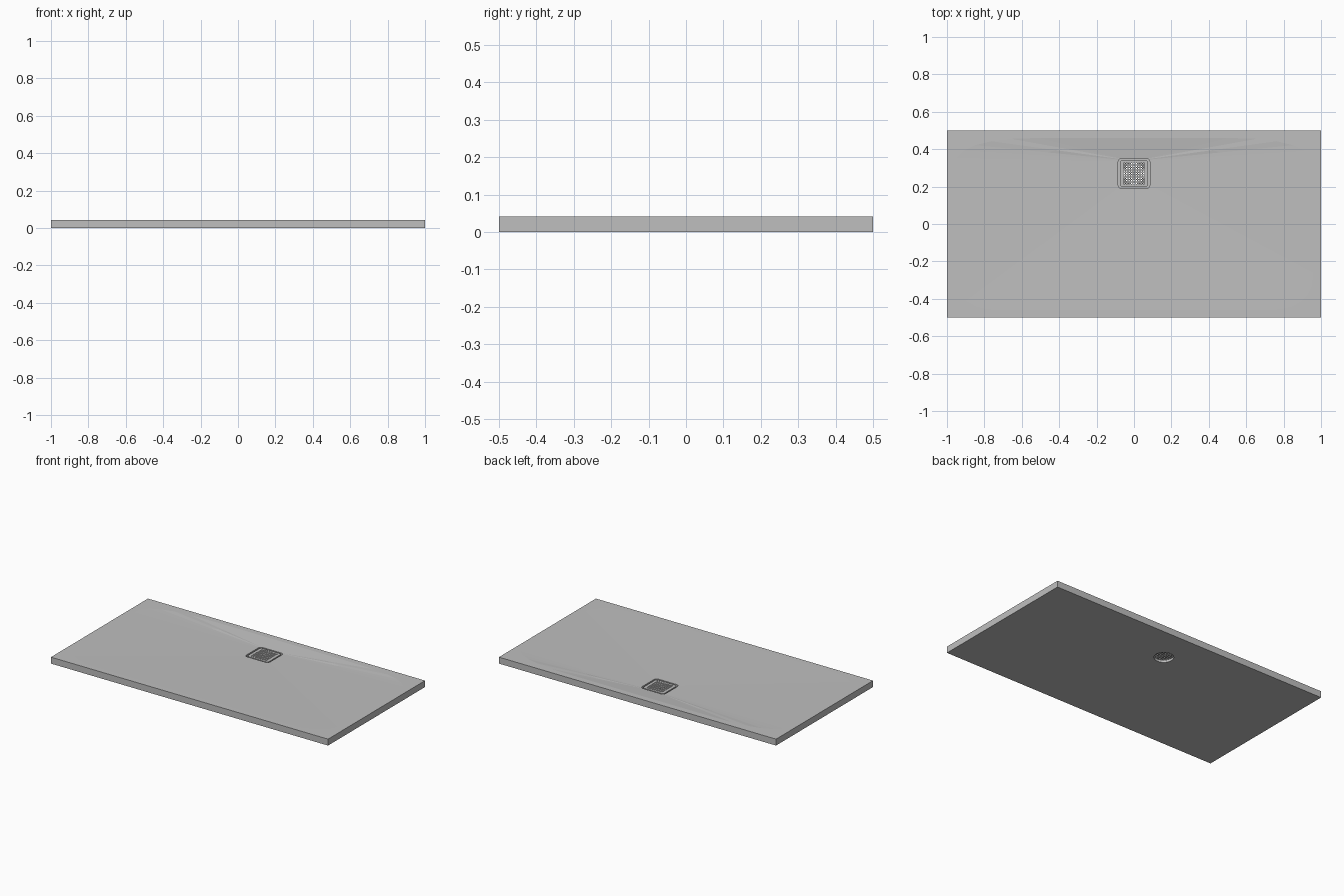
import bpy, bmesh, math
from mathutils import Vector

cube = bpy.data.objects.get("Cube")
if cube:
    bpy.data.objects.remove(cube)

HEIGHT, DRAIN_Y, FLOOR_Z, SEAT_Z = 0.042, 0.27, 0.030, 0.016
STEPS = 6


def material(name, rgb):
    m = bpy.data.materials.new(name)
    m.use_nodes = True
    m.diffuse_color = (*rgb, 1)
    m.node_tree.nodes["Principled BSDF"].inputs["Base Color"].default_value = (*rgb, 1)
    return m


stone = material("light grey", (0.52, 0.52, 0.52))


def rounded(hx, hy, back, front, cy=0.0, power=1.0):
    """Rounded rectangle outline, counter-clockwise from the back left corner."""
    pts = []
    for q, (sx, sy) in enumerate([(1, 1), (-1, 1), (-1, -1), (1, -1)]):
        rx, ry = back if sy > 0 else front
        for k in range(STEPS + 1):
            t = k / STEPS if q % 2 == 0 else 1 - k / STEPS
            c = max(0, math.cos(t * math.pi / 2)) ** power
            s = max(0, math.sin(t * math.pi / 2)) ** power
            pts.append((sx * (hx - rx + rx * c), cy + sy * (hy - ry + ry * s)))
    return pts


def circle(cx, cy, r, n):
    return [(cx + r * math.cos(math.tau * i / n), cy + r * math.sin(math.tau * i / n))
            for i in range(n)]


# Tray: rim, floor falling to the drain, seat for the grate and waste hole
bm = bmesh.new()


def ring(points, z):
    vs = [bm.verts.new((x, y, z)) for x, y in points]
    es = [bm.edges.new((vs[i - 1], vs[i])) for i in range(len(vs))]
    return vs, es


def bridge(a, b):
    for i in range(len(a[0])):
        quad = (a[0][i - 1], a[0][i], b[0][i], b[0][i - 1])
        bm.faces.new(quad)


def fill(a, b):
    bmesh.ops.triangle_fill(bm, edges=a[1] + b[1], use_beauty=True, use_dissolve=False)


rect = [(1, 0.5), (-1, 0.5), (-1, -0.5), (1, -0.5)]
base, top = ring(rect, 0), ring(rect, HEIGHT)
outer_pts = rounded(0.96, 0.46, (0.46, 0.16), (0.26, 0.2), power=0.8)
inner_pts = rounded(0.085, 0.08, (0.02, 0.02), (0.02, 0.02), DRAIN_Y)
floor_edge = ring(outer_pts, HEIGHT)
middle = ring([((a[0] + b[0]) / 2, (a[1] + b[1]) / 2)
               for a, b in zip(outer_pts, inner_pts)], (HEIGHT + FLOOR_Z) / 2)
drain_edge = ring(inner_pts, FLOOR_Z)
seat = ring(inner_pts, SEAT_Z)
hole = circle(0, DRAIN_Y, 0.058, 32)
hole_top, hole_base = ring(hole, SEAT_Z), ring(hole, 0)

# Soft crease running from each back corner to the drain
for corner in (0, STEPS + 1):
    k = corner + (STEPS - 2 if corner == 0 else 2)
    middle[0][k].co.z += 0.002

bridge(base, top)
fill(top, floor_edge)
bridge(floor_edge, middle)
bridge(middle, drain_edge)
bridge(drain_edge, seat)
fill(seat, hole_top)
bridge(hole_top, hole_base)
fill(hole_base, base)
bmesh.ops.recalc_face_normals(bm, faces=bm.faces)
mesh = bpy.data.meshes.new("shower_tray")
bm.to_mesh(mesh)
bm.free()
mesh.materials.append(stone)
tray = bpy.data.objects.new("shower_tray", mesh)
bpy.context.collection.objects.link(tray)

# Drain grate: rounded plate pierced by a grid of round holes
curve = bpy.data.curves.new("grate_outline", "CURVE")
curve.dimensions, curve.fill_mode, curve.extrude = "2D", "BOTH", 0.004


def loop(points):
    s = curve.splines.new("POLY")
    s.points.add(len(points) - 1)
    for p, (x, y) in zip(s.points, points):
        p.co = (x, y, 0, 1)
    s.use_cyclic_u = True


loop(rounded(0.076, 0.071, (0.015, 0.015), (0.015, 0.015)))
COUNT, PITCH = 9, 0.0132
for i in range(COUNT):
    for j in range(COUNT):
        loop(circle((i - COUNT // 2) * PITCH, (j - COUNT // 2) * PITCH, 0.0044, 8))
helper = bpy.data.objects.new("grate_outline", curve)
bpy.context.collection.objects.link(helper)
bpy.context.view_layer.update()
deps = bpy.context.evaluated_depsgraph_get()
grate_mesh = bpy.data.meshes.new_from_object(helper.evaluated_get(deps))
bpy.data.objects.remove(helper)
grate_mesh.materials.clear()
grate_mesh.materials.append(stone)
grate = bpy.data.objects.new("drain_grate", grate_mesh)
grate.location = Vector((0, DRAIN_Y, FLOOR_Z - 0.005))
bpy.context.collection.objects.link(grate)

# Support lip joining the grate to its seat
bpy.ops.mesh.primitive_cylinder_add(vertices=32, radius=0.066, depth=0.006,
                                    end_fill_type="NOTHING",
                                    location=(0, DRAIN_Y, SEAT_Z + 0.003))
lip = bpy.context.object
lip.name = "grate_support"
lip.data.materials.append(stone)
